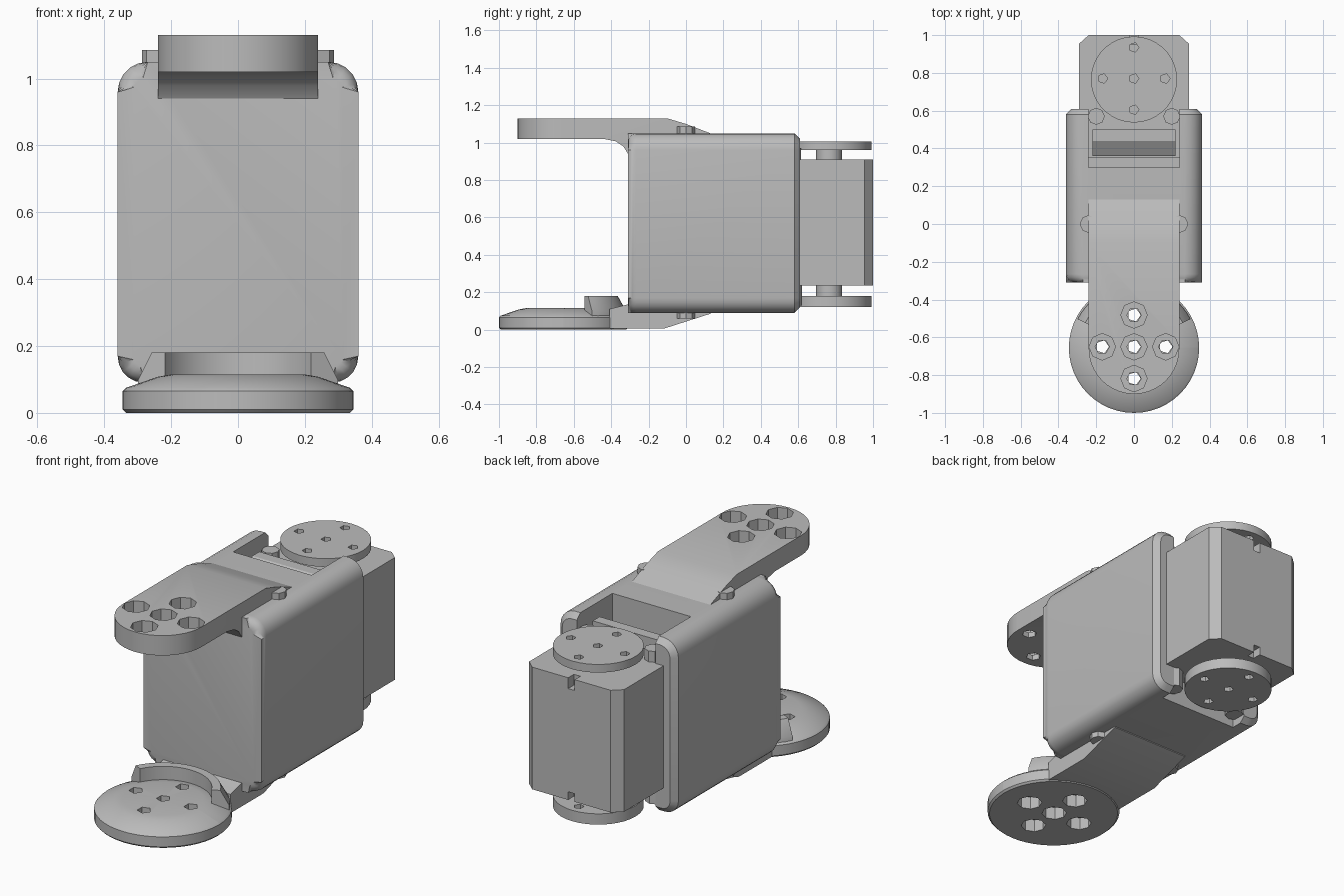
import bpy, bmesh
from math import sin, cos, pi, radians
from mathutils import Matrix, Vector

cube = bpy.data.objects.get("Cube")
if cube:
    bpy.data.objects.remove(cube)

grey = bpy.data.materials.new("plain grey")
grey.use_nodes = True
colour = (0.5, 0.5, 0.5, 1)
grey.diffuse_color = colour
grey.node_tree.nodes["Principled BSDF"].inputs["Base Color"].default_value = colour


def finish(name, bm):
    bmesh.ops.recalc_face_normals(bm, faces=bm.faces)
    mesh = bpy.data.meshes.new(name)
    bm.to_mesh(mesh)
    bm.free()
    mesh.materials.append(grey)
    ob = bpy.data.objects.new(name, mesh)
    bpy.context.collection.objects.link(ob)
    return ob


def add_prism(bm, pts, axis, a, b):
    """Extrude a 2D outline from a to b along x, y or z."""
    place = {"x": lambda u, v, w: (w, u, v),
             "y": lambda u, v, w: (u, w, v),
             "z": lambda u, v, w: (u, v, w)}[axis]
    low = [bm.verts.new(place(u, v, a)) for u, v in pts]
    high = [bm.verts.new(place(u, v, b)) for u, v in pts]
    bm.faces.new(low)
    bm.faces.new(high)
    for i in range(len(pts)):
        j = (i + 1) % len(pts)
        bm.faces.new((low[i], low[j], high[j], high[i]))


def prism(name, pts, axis, a, b):
    bm = bmesh.new()
    add_prism(bm, pts, axis, a, b)
    return finish(name, bm)


def arc(cx, cy, r, start, end, n):
    angles = [radians(start + (end - start) * i / n) for i in range(n + 1)]
    return [(cx + r * cos(t), cy + r * sin(t)) for t in angles]


def circle(cx, cy, r, n):
    return arc(cx, cy, r, 180 / n, 540 - 180 / n - 360 / n + 360 / n, n)[:-1] if n < 3 else \
        arc(cx, cy, r, 0, 360, n)[:-1]


def box(name, x, y, z):
    return prism(name, [(x[0], y[0]), (x[1], y[0]), (x[1], y[1]), (x[0], y[1])], "z", *z)


def rods(name, centres, r, n, z0, z1):
    bm = bmesh.new()
    for x, y in centres:
        add_prism(bm, circle(x, y, r, n), "z", z0, z1)
    return finish(name, bm)


def boolean(ob, tool, mode="DIFFERENCE"):
    mod = ob.modifiers.new("cut", "BOOLEAN")
    mod.object, mod.operation, mod.solver = tool, mode, "EXACT"
    bpy.context.view_layer.objects.active = ob
    bpy.ops.object.modifier_apply(modifier=mod.name)
    bpy.data.objects.remove(tool)


def lathe(name, profile, centre, sweep=360, start=0, steps=48):
    """Spin a closed radius/height outline round a vertical axis."""
    bm = bmesh.new()
    turn = Matrix.Rotation(radians(start), 3, "Z")
    offset = Vector((centre[0], centre[1], 0))
    verts = [bm.verts.new(turn @ Vector((r, 0, z)) + offset) for r, z in profile]
    face = bm.faces.new(verts)
    full = sweep == 360
    bmesh.ops.spin(bm, geom=[face] + face.edges[:] + verts, cent=offset, axis=(0, 0, 1),
                   angle=radians(sweep), steps=steps, use_duplicate=False)
    if not full:
        bm.faces.ensure_lookup_table()
    return finish(name, bm)


def cross(cy, d):
    return [(0, cy), (d, cy), (-d, cy), (0, cy + d), (0, cy - d)]


# Housing: rounded section along the depth, softened at both ends
section = (arc(0.27, 0.96, 0.09, 0, 90, 5) + arc(-0.27, 0.96, 0.09, 90, 180, 5)
           + arc(-0.28, 0.17, 0.08, 180, 270, 5) + arc(0.28, 0.17, 0.08, 270, 360, 5))
bm = bmesh.new()
add_prism(bm, section, "y", -0.31, 0.61)
for y, size, seg in ((-0.31, 0.045, 4), (0.61, 0.03, 1)):
    rim = [e for e in bm.edges if all(abs(v.co.y - y) < 0.001 for v in e.verts)]
    bmesh.ops.bevel(bm, geom=rim, offset=size, segments=seg, profile=0.5, affect="EDGES")
housing = finish("housing", bm)
boolean(housing, box("top_cutter", (-0.24, 0.24), (0.30, 0.7), (0.90, 1.2)))
boolean(housing, box("bottom_cutter", (-0.24, 0.24), (0.52, 0.7), (0, 0.235)))

# Motor body with chamfered rear corners and small centre slots
body = prism("motor_body", [(-0.29, 0.35), (0.29, 0.35), (0.29, 0.955), (0.24, 1.0),
                            (-0.24, 1.0), (-0.29, 0.955)], "z", 0.235, 0.91)
boolean(body, box("slot_cutter", (-0.02, 0.02), (0.95, 1.1), (0.85, 1.0)))
boolean(body, box("slot_cutter", (-0.02, 0.02), (0.95, 1.1), (0.1, 0.28)))

# Sloping block and ledge inside the top recess
prism("recess_block", [(0.36, 0.9), (0.36, 0.93), (0.44, 0.98), (0.50, 0.98), (0.50, 0.9)],
      "x", -0.22, 0.22)

# Rotating horns and their hubs, above and below the motor
for side, z0, z1, h0, h1 in (("top", 0.96, 1.005, 0.9, 0.97), ("bottom", 0.12, 0.18, 0.17, 0.24)):
    horn = prism(side + "_horn", circle(0, 0.765, 0.228, 36), "z", z0, z1)
    boolean(horn, rods("horn_holes", cross(0.77, 0.165), 0.026, 5, z0 - 0.1, z1 + 0.1))
    prism(side + "_hub", circle(0, 0.765, 0.07, 16), "z", h0, h1)

# Upper arm: side profile trimmed to a rounded plan, with stepped screw holes
upper = prism("upper_arm", [(-0.91, 1.13), (-0.10, 1.13), (0.0, 1.10), (0.13, 1.05), (0.13, 1.0),
                            (-0.25, 0.93), (-0.31, 0.94), (-0.335, 0.98), (-0.375, 1.007),
                            (-0.44, 1.02), (-0.91, 1.02)], "x", -0.3, 0.3)
plan = arc(0, -0.66, 0.24, 180, 360, 20) + [(0.24, 0.2), (-0.24, 0.2)]
boolean(upper, prism("plan_tool", plan, "z", 0.8, 1.3), "INTERSECT")
boolean(upper, rods("wide_holes", cross(-0.65, 0.168), 0.07, 8, 1.05, 1.3))
boolean(upper, rods("narrow_holes", cross(-0.65, 0.168), 0.038, 6, 0.9, 1.2))

# Lower foot plate: domed disc joined to an arm that slopes up under the housing
plate = lathe("foot_plate", [(0, 0), (0.335, 0), (0.345, 0.01), (0.345, 0.065), (0.335, 0.075),
                             (0.24, 0.108), (0.2, 0.115), (0, 0.115)], (0, -0.655))
bm = bmesh.new()
bm.from_mesh(plate.data)
bmesh.ops.remove_doubles(bm, verts=bm.verts, dist=0.0005)
inner = [f for f in bm.faces if all(abs(v.co.x) < 0.001 or abs(v.co.z) > 9 for v in f.verts)]
bmesh.ops.delete(bm, geom=inner, context="FACES")
bmesh.ops.recalc_face_normals(bm, faces=bm.faces)
bm.to_mesh(plate.data)
bm.free()
arm = prism("lower_arm", [(-0.41, 0.005), (-0.12, 0.005), (0.13, 0.085), (0.13, 0.13),
                          (-0.25, 0.16), (-0.31, 0.135), (-0.41, 0.11)], "x", -0.24, 0.24)
boolean(plate, rods("wide_holes", cross(-0.65, 0.168), 0.065, 8, -0.1, 0.07))
boolean(plate, rods("narrow_holes", cross(-0.65, 0.168), 0.036, 5, -0.1, 0.3))

# Curved guard behind the foot plate
lathe("foot_guard", [(0.245, 0.05), (0.335, 0.05), (0.335, 0.10), (0.29, 0.18), (0.245, 0.18)],
      (0, -0.655), sweep=126, start=27, steps=20)

# Screws beside the arms and at the housing's rear corners
rods("upper_arm_screws", [(0.24, 0), (-0.24, 0)], 0.047, 8, 1.0, 1.085)
rods("lower_arm_screws", [(0.24, 0), (-0.24, 0)], 0.047, 8, 0.06, 0.15)
rods("rear_top_screws", [(0.20, 0.57), (-0.20, 0.57)], 0.045, 8, 0.9, 0.97)
rods("rear_bottom_screws", [(0.21, 0.57), (-0.21, 0.57)], 0.05, 8, 0.13, 0.24)

# Smooth the rounded surfaces and keep the edges crisp
bpy.ops.object.select_all(action="DESELECT")
for ob in bpy.context.scene.objects:
    if ob.type == "MESH":
        ob.select_set(True)
        bpy.context.view_layer.objects.active = ob
bpy.ops.object.shade_smooth_by_angle(angle=radians(30))
